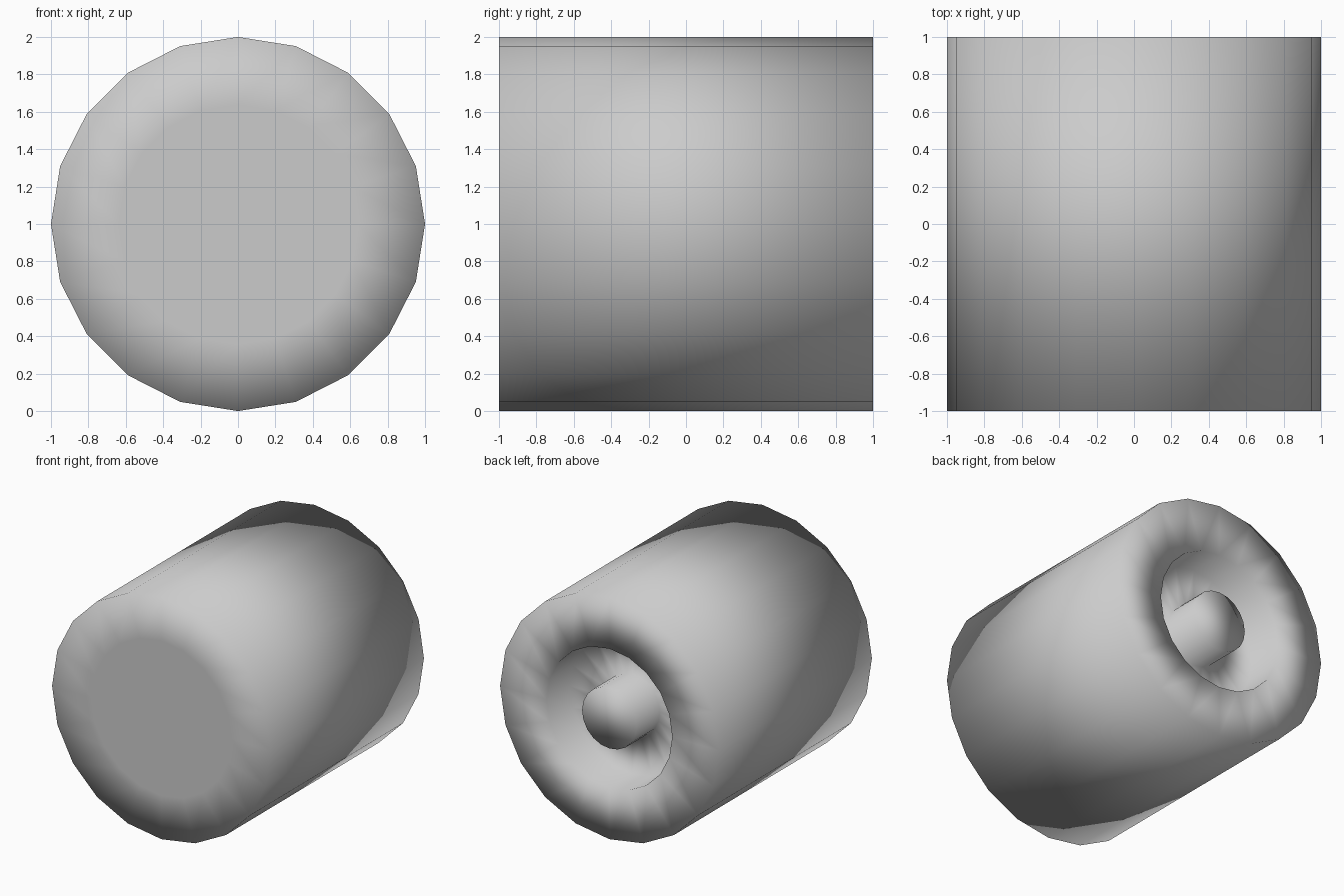
import bpy, bmesh
from math import sin, cos, tau

if "Cube" in bpy.data.objects:
    bpy.data.objects.remove(bpy.data.objects["Cube"])

SIDES = 20
# (radius, y) profile from the front cap, round the drum, into the back recess and up the knob
PROFILE = [(0.64, -1), (1, -1), (1, 1), (0.575, 1), (0.575, 0.7), (0.25, 0.7), (0.25, 1)]

bm = bmesh.new()


def ring(radius, y):
    return [bm.verts.new((radius * sin(tau * i / SIDES), y, 1 + radius * cos(tau * i / SIDES)))
            for i in range(SIDES)]


# lathe the profile around the y axis
rings = [ring(r, y) for r, y in PROFILE]
for a, b in zip(rings, rings[1:]):
    for i in range(SIDES):
        j = (i + 1) % SIDES
        bm.faces.new((a[i], a[j], b[j], b[i]))

# flat front disc and knob end
bm.faces.new(rings[0])
bm.faces.new(rings[-1])

bmesh.ops.recalc_face_normals(bm, faces=bm.faces)
for f in bm.faces:
    f.smooth = True

mesh = bpy.data.meshes.new("recessed_drum")
bm.to_mesh(mesh)
bm.free()
bpy.context.collection.objects.link(bpy.data.objects.new("recessed_drum", mesh))
